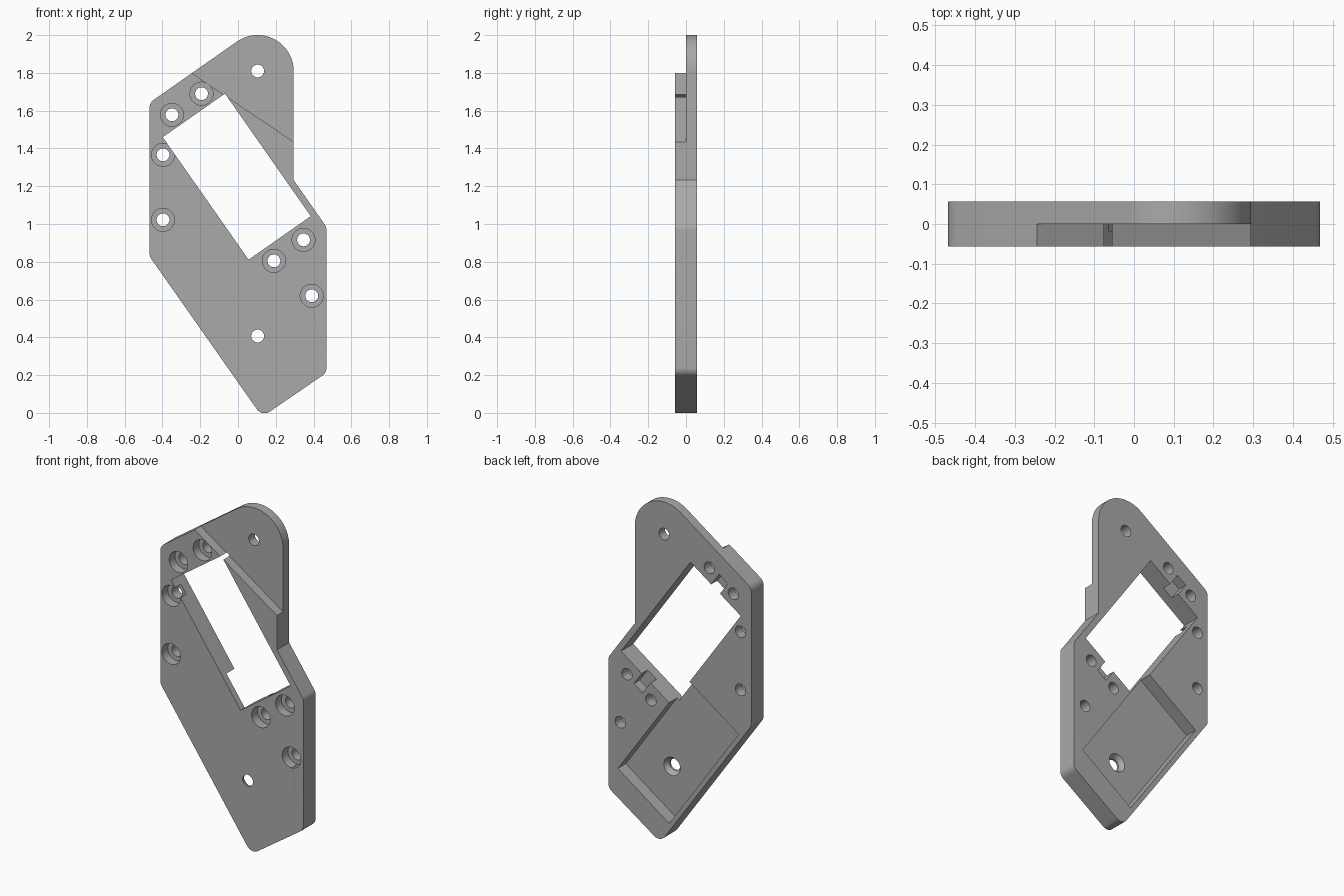
import bpy, bmesh, math
from mathutils import Vector, Matrix

if "Cube" in bpy.data.objects:
    bpy.data.objects.remove(bpy.data.objects["Cube"], do_unlink=True)

HALF = 0.057                      # half of the plate thickness
TILT = math.radians(35)
U = Vector((math.cos(TILT), math.sin(TILT)))    # across the window
V = Vector((math.sin(TILT), -math.cos(TILT)))   # down along the window

grey = bpy.data.materials.new("plain grey")
grey.use_nodes = True
colour = (0.4, 0.4, 0.4, 1)
grey.diffuse_color = colour
grey.node_tree.nodes["Principled BSDF"].inputs["Base Color"].default_value = colour


def finish(name, bm):
    bmesh.ops.recalc_face_normals(bm, faces=bm.faces[:])
    mesh = bpy.data.meshes.new(name)
    bm.to_mesh(mesh)
    bm.free()
    mesh.materials.append(grey)
    obj = bpy.data.objects.new(name, mesh)
    bpy.context.collection.objects.link(obj)
    return obj


def prism(name, outline, y0, y1):
    """Closed solid from an x-z outline, between y0 and y1."""
    bm = bmesh.new()
    front = [bm.verts.new((x, y0, z)) for x, z in outline]
    back = [bm.verts.new((x, y1, z)) for x, z in outline]
    bm.faces.new(front)
    bm.faces.new(back[::-1])
    for i in range(len(front)):
        bm.faces.new((front[i], front[i - 1], back[i - 1], back[i]))
    return finish(name, bm)


def cylinder(name, x, z, r0, r1, y0, y1):
    """Round solid along y, radius r0 at y0 and r1 at y1."""
    bm = bmesh.new()
    bmesh.ops.create_cone(bm, cap_ends=True, segments=40, radius1=r0, radius2=r1,
                          depth=y1 - y0,
                          matrix=Matrix.Translation((x, (y0 + y1) / 2, z))
                          @ Matrix.Rotation(-math.pi / 2, 4, "X"))
    return finish(name, bm)


def tilted_rect(origin, u0, u1, v0, v1):
    return [origin + U * a + V * b for a, b in ((u0, v0), (u1, v0), (u1, v1), (u0, v1))]


def fillet(corners):
    """Round each (x, z, radius) corner of an outline."""
    out = []
    for i, (x, z, r) in enumerate(corners):
        p = Vector((x, z))
        if r == 0:
            out.append(p)
            continue
        a = (Vector(corners[i - 1][:2]) - p).normalized()
        b = (Vector(corners[(i + 1) % len(corners)][:2]) - p).normalized()
        half = a.angle(b) / 2
        turn = math.pi - 2 * half
        centre = p + (a + b).normalized() * (r / math.sin(half))
        start = p + a * (r / math.tan(half)) - centre
        end = p + b * (r / math.tan(half)) - centre
        steps = math.ceil(turn / math.radians(6))
        for k in range(steps + 1):
            t = k / steps
            out.append(centre + (start * math.sin((1 - t) * turn)
                                 + end * math.sin(t * turn)) / math.sin(turn))
    return out


def cut(target, cutter):
    mod = target.modifiers.new("cut", "BOOLEAN")
    mod.operation = "DIFFERENCE"
    mod.solver = "EXACT"
    mod.object = cutter
    bpy.context.view_layer.objects.active = target
    bpy.ops.object.modifier_apply(modifier=mod.name)
    bpy.data.objects.remove(cutter, do_unlink=True)


# Plate outline, with a big round lobe at the top
plate = prism("mounting_plate", fillet([
    (-0.468, 0.828, 0.05), (0.128, -0.021, 0.05), (0.468, 0.212, 0.05),
    (0.468, 0.985, 0.05), (0.295, 1.232, 0), (0.295, 2.176, 0.191),
    (-0.468, 1.642, 0.05)]), -HALF, HALF)

# Lobe is only half as thick, stepped back along a slanted line
cut(plate, prism("lobe_step", [(-0.346, 1.8675), (0.395, 1.3675), (0.6, 2.2), (-0.3, 2.2)],
                 -0.2, 0))

# Tilted rectangular window
D = Vector((0.056, 0.811))        # lowest corner of the window
W, L = 0.402, 0.792
cut(plate, prism("window", tilted_rect(D, 0, W, -L, 0), -0.2, 0.2))

# Deep pocket on the back, open to the window
cut(plate, prism("back_pocket", tilted_rect(D, -0.392, 0.018, -0.207, 0.585),
                 HALF - 0.075, 0.2))

# Lead notches on the back, in the short sides of the window
for v0, v1 in ((-L - 0.09, -L + 0.02), (-0.02, 0.09)):
    cut(plate, prism("lead_notch", tilted_rect(D, W / 2 - 0.035, W / 2 + 0.035, v0, v1),
                     HALF - 0.055, 0.2))

# Counterbored screw holes
for x, z in ((-0.193, 1.69), (-0.35, 1.578), (-0.397, 1.366), (-0.397, 1.022),
             (0.347, 0.916), (0.19, 0.805), (0.39, 0.62)):
    cut(plate, cylinder("screw_hole", x, z, 0.034, 0.034, -0.2, 0.2))
    cut(plate, cylinder("counterbore", x, z, 0.061, 0.061, -0.2, -0.003))

# Plain holes in the lobe and the pocket, the latter countersunk from behind
for z in (1.81, 0.407):
    cut(plate, cylinder("pivot_hole", 0.104, z, 0.034, 0.034, -0.2, 0.2))
cut(plate, cylinder("countersink", 0.104, 0.407, 0.034, 0.06, -0.045, -0.01))

# Smooth the round corners, keep edges crisp
bpy.ops.object.select_all(action="DESELECT")
plate.select_set(True)
bpy.context.view_layer.objects.active = plate
bpy.ops.object.shade_smooth_by_angle(angle=math.radians(30))
